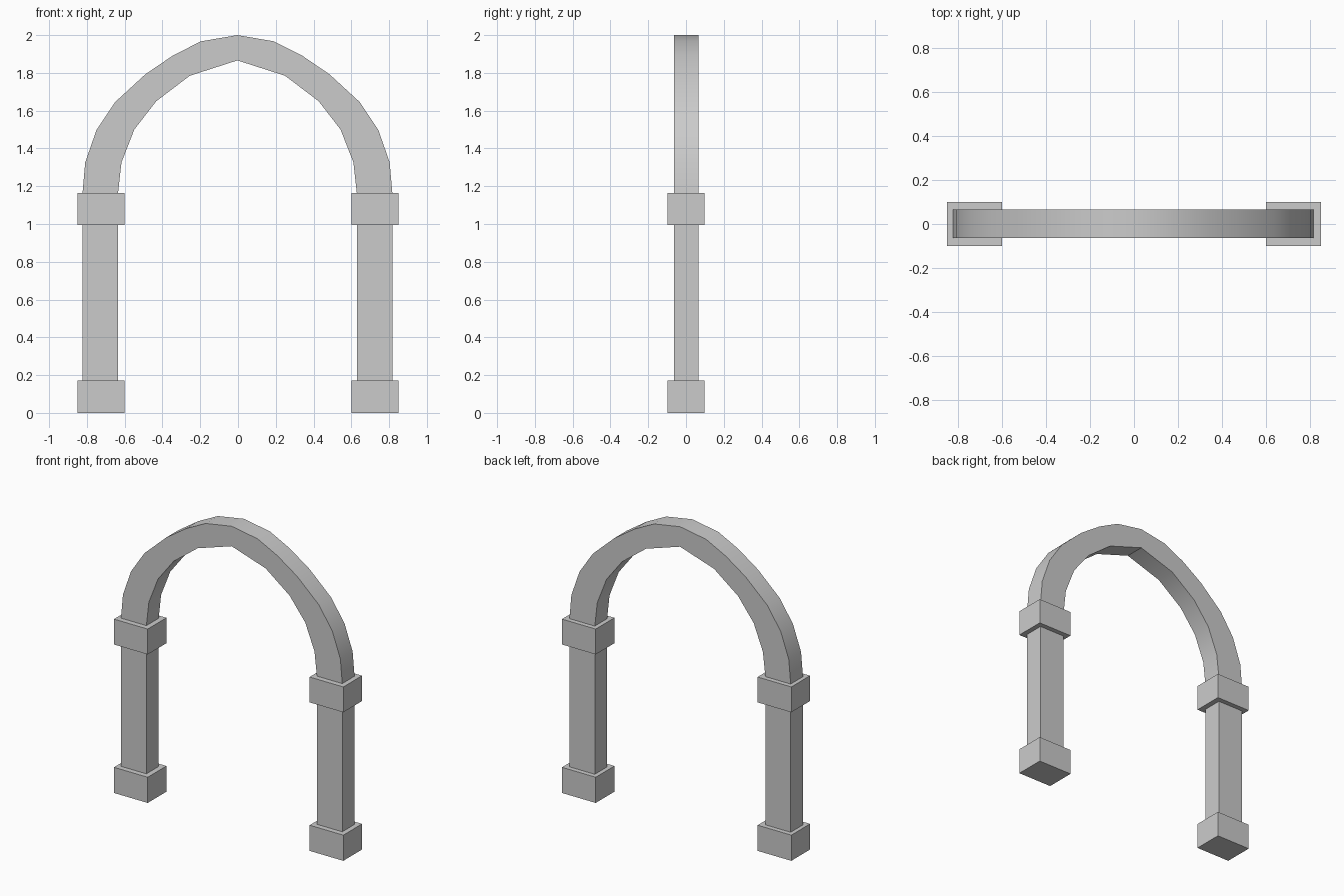
import bpy, bmesh, math

if "Cube" in bpy.data.objects:
    bpy.data.objects.remove(bpy.data.objects["Cube"])


def finish(bm, name):
    bmesh.ops.recalc_face_normals(bm, faces=bm.faces)
    mesh = bpy.data.meshes.new(name)
    bm.to_mesh(mesh)
    bm.free()
    obj = bpy.data.objects.new(name, mesh)
    bpy.context.collection.objects.link(obj)
    return obj


def box(name, x, y, z):
    """Box from (min, max) ranges on each axis."""
    bm = bmesh.new()
    bmesh.ops.create_cube(bm, size=1)
    for v in bm.verts:
        v.co = [(r[0] + r[1]) / 2 + c * (r[1] - r[0]) for r, c in zip((x, y, z), v.co)]
    return finish(bm, name)


DEPTH = (-0.063, 0.067)   # thickness of shafts and arch
SHIFT = -0.003            # shafts and arch sit slightly off the blocks' centre

# Pillars: base block, shaft and capital block on each side
for side, s in (("left", -1), ("right", 1)):
    block_x = sorted((s * 0.60, s * 0.85))
    shaft_x = sorted((s * 0.632 + SHIFT, s * 0.82 + SHIFT))
    box(side + "_base", block_x, (-0.099, 0.099), (0, 0.172))
    box(side + "_shaft", shaft_x, DEPTH, (0.172, 0.995))
    box(side + "_capital", block_x, (-0.099, 0.099), (0.995, 1.165))

# Arch: half profiles from springing to apex, mirrored and extruded
outer = [(0.82, 1.165), (0.806, 1.326), (0.746, 1.498), (0.647, 1.646),
         (0.487, 1.793), (0.34, 1.893), (0.193, 1.967)]
inner = [(0.632, 1.165), (0.614, 1.326), (0.546, 1.50), (0.43, 1.65), (0.252, 1.785)]


def full(half, apex):
    return half + [(0, apex)] + [(-x, z) for x, z in reversed(half)]


profile = full(outer, 2.0) + full(inner, 1.866)[::-1]
bm = bmesh.new()
face = bm.faces.new([bm.verts.new((x + SHIFT, DEPTH[0], z)) for x, z in profile])
ext = bmesh.ops.extrude_face_region(bm, geom=[face], use_keep_orig=True)
verts = [g for g in ext["geom"] if isinstance(g, bmesh.types.BMVert)]
bmesh.ops.translate(bm, verts=verts, vec=(0, DEPTH[1] - DEPTH[0], 0))
arch = finish(bm, "arch")

# Smooth the curved bands, keeping the rims and inner apex crisp
bpy.context.view_layer.objects.active = arch
arch.select_set(True)
bpy.ops.object.shade_smooth_by_angle(angle=math.radians(30))
